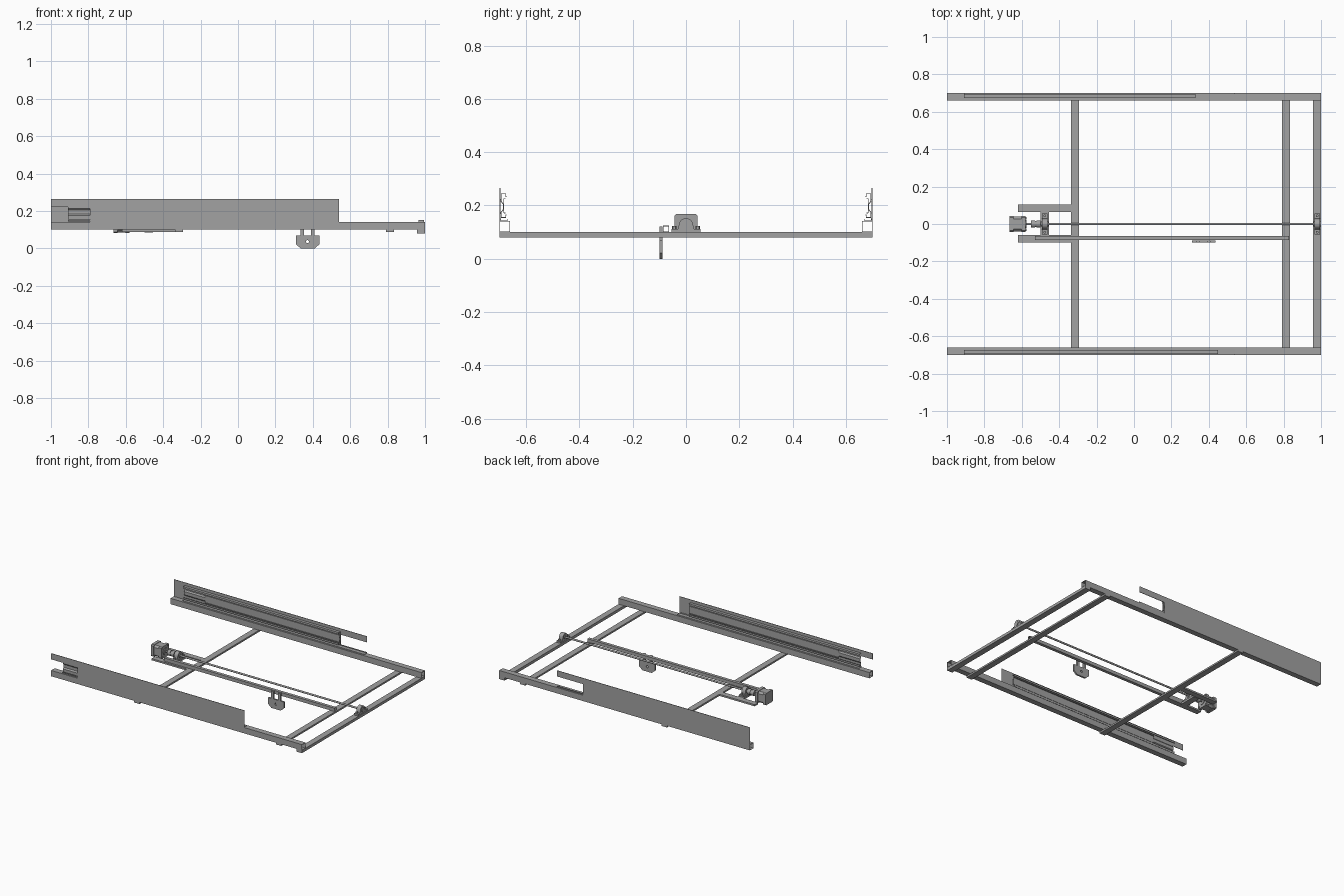
import bpy, bmesh, math
from mathutils import Vector

if "Cube" in bpy.data.objects:
    bpy.data.objects.remove(bpy.data.objects["Cube"], do_unlink=True)

steel = bpy.data.materials.new("steel_grey")
steel.use_nodes = True
GREY = (0.36, 0.36, 0.36, 1)
steel.diffuse_color = GREY
steel.node_tree.nodes["Principled BSDF"].inputs["Base Color"].default_value = GREY


def finish(name, bm, smooth=False):
    bmesh.ops.recalc_face_normals(bm, faces=bm.faces)
    mesh = bpy.data.meshes.new(name)
    bm.to_mesh(mesh)
    bm.free()
    mesh.materials.append(steel)
    ob = bpy.data.objects.new(name, mesh)
    bpy.context.scene.collection.objects.link(ob)
    if smooth:
        bpy.ops.object.select_all(action="DESELECT")
        ob.select_set(True)
        bpy.context.view_layer.objects.active = ob
        bpy.ops.object.shade_smooth_by_angle(angle=math.radians(35))
    return ob


def place(axis, p, t):
    # Profiles are (y, z) along X, or (x, z) along Y
    return Vector((t, p[0], p[1])) if axis == "X" else Vector((p[0], t, p[1]))


def prism(name, pts, axis, a, b, smooth=False):
    bm = bmesh.new()
    face = bm.faces.new([bm.verts.new(place(axis, p, a)) for p in pts])
    ext = bmesh.ops.extrude_face_region(bm, geom=[face])
    new = [v for v in ext["geom"] if isinstance(v, bmesh.types.BMVert)]
    bmesh.ops.translate(bm, verts=new, vec=place(axis, (0, 0), b - a))
    return finish(name, bm, smooth)


def box(name, x0, x1, y0, y1, z0, z1):
    return prism(name, [(y0, z0), (y1, z0), (y1, z1), (y0, z1)], "X", x0, x1)


def strip(name, pts, x0, x1, thick, closed=False):
    # Folded sheet running along X
    bm = bmesh.new()
    rows = [[bm.verts.new((x, *p)) for p in pts] for x in (x0, x1)]
    n = len(pts)
    for i in range(n if closed else n - 1):
        j = (i + 1) % n
        bm.faces.new((rows[0][i], rows[0][j], rows[1][j], rows[1][i]))
    ob = finish(name, bm)
    mod = ob.modifiers.new("sheet", "SOLIDIFY")
    mod.thickness = thick
    mod.offset = -1 if closed else 0
    return ob


def arc(cy, cz, r, a0, a1, n=20):
    angles = [math.radians(a0 + (a1 - a0) * i / n) for i in range(n + 1)]
    return [(cy + r * math.cos(a), cz + r * math.sin(a)) for a in angles]


def rod(name, x0, x1, r, y=0.0, z=0.125):
    return prism(name, arc(y, z, r, 0, 345, 23), "X", x0, x1, True)


def cut(target, cutter):
    mod = target.modifiers.new("hole", "BOOLEAN")
    mod.operation, mod.object, mod.solver = "DIFFERENCE", cutter, "EXACT"
    cutter.hide_render = True
    cutter.hide_set(True)


def rect(y0, y1, z0, z1):
    return [(y0, z0), (y1, z0), (y1, z1), (y0, z1)]


# Side rails, panels and drawer slides
for side, s in (("front", -1), ("back", 1)):
    strip(side + "_side_rail", rect(s * 0.66, s * 0.70, 0.10, 0.142), -1, 1, 0.003, True)
    outline = [(-1, 0.222), (-0.79, 0.222), (-0.79, 0.14), (0.54, 0.14), (0.54, 0.265), (-1, 0.265)]
    if s > 0:  # the back panel is turned end for end
        outline = [(-0.46 - x, z) for x, z in outline]
    prism(side + "_panel", outline, "Y", s * 0.70, s * 0.697)
    channel = [(0.676, 0.232), (0.676, 0.244), (0.694, 0.244), (0.694, 0.215), (0.686, 0.206),
               (0.686, 0.184), (0.694, 0.175), (0.694, 0.155), (0.676, 0.155), (0.676, 0.167)]
    x0, x1 = (-0.91, 0.45) if s < 0 else (-0.91, 0.33)
    strip(side + "_slide_channel", [(s * y, z) for y, z in channel], x0, x1, 0.003)
    strip(side + "_slide_member", [(s * 0.677, 0.225), (s * 0.684, 0.225), (s * 0.684, 0.172),
                                   (s * 0.677, 0.172)], -0.74, x1, 0.003)
    strip(side + "_slide_foot", [(s * 0.696, 0.152), (s * 0.696, 0.145), (s * 0.668, 0.145)],
          -0.91, 0.54, 0.003)

# Cross members under the rails
box("end_cross_bar", 0.957, 1.0, -0.70, 0.70, 0.08, 0.10)
box("right_cross_bar", -0.338, -0.295, -0.70, 0.70, 0.088, 0.10)
box("left_cross_bar", 0.792, 0.835, -0.70, 0.70, 0.088, 0.10)

# Motor support arms
for side, y0, y1 in (("front", -0.10, -0.06), ("back", 0.063, 0.103)):
    box(side + "_motor_arm", -0.62, -0.338, y0, y1, 0.088, 0.10)
box("bearing_cross_plate", -0.50, -0.455, -0.065, 0.065, 0.085, 0.10)

# Motor: octagonal core between two end caps, with pilot ring and screws
def chamfered(h, c):
    return [(h, c - h), (h, h - c), (h - c, h), (c - h, h),
            (-h, h - c), (-h, c - h), (c - h, -h), (h - c, -h)]


for name, x0, x1, h, c in (("motor_rear_cap", -0.665, -0.643, 0.043, 0.007),
                           ("motor_core", -0.643, -0.602, 0.040, 0.013),
                           ("motor_front_cap", -0.602, -0.58, 0.043, 0.007)):
    prism(name, [(y, z + 0.125) for y, z in chamfered(h, c)], "X", x0, x1)
rod("motor_pilot_ring", -0.58, -0.575, 0.024)
for i, (y, z) in enumerate(((-1, -1), (-1, 1), (1, -1), (1, 1))):
    rod(f"motor_screw_{i + 1}", -0.58, -0.576, 0.005, y * 0.032, 0.125 + z * 0.032)
rod("motor_shaft", -0.58, -0.54, 0.006)

# Shaft coupling and lead screw
rod("coupling_right_hub", -0.552, -0.53, 0.020)
rod("coupling_middle", -0.53, -0.522, 0.016)
rod("coupling_left_hub", -0.522, -0.50, 0.020)
rod("lead_screw", -0.51, 0.995, 0.0065)

# Pillow bearings at each end of the screw
for side, x0, x1 in (("right", -0.492, -0.462), ("left", 0.964, 0.994)):
    dome = [(0.055, 0.10), (0.055, 0.112), (0.030, 0.112)] + arc(0, 0.125, 0.027, 0, 180)
    dome += [(-0.030, 0.112), (-0.055, 0.112), (-0.055, 0.10)]
    prism(side + "_bearing_block", dome, "X", x0, x1, True)
    rod(side + "_bearing_insert", x0 - 0.005, x1 + 0.005, 0.014)
    mid = (x0 + x1) / 2
    for label, y in (("front", -0.044), ("back", 0.044)):
        bm = bmesh.new()
        bmesh.ops.create_cone(bm, cap_ends=True, segments=6, radius1=0.008, radius2=0.008, depth=0.012)
        bmesh.ops.translate(bm, verts=bm.verts, vec=(mid, y, 0.117))
        finish(f"{side}_bearing_{label}_bolt", bm)

# Guide rail beside the screw
strip("guide_rail", rect(-0.086, -0.064, 0.10, 0.124), -0.53, 0.83, 0.003, True)

# Hanging bracket: chamfered plate on two prongs
plate = [(0.335, 0.0), (0.41, 0.0), (0.435, 0.022), (0.435, 0.068), (0.408, 0.068), (0.408, 0.122),
         (0.39, 0.122), (0.39, 0.068), (0.352, 0.068), (0.352, 0.122), (0.335, 0.122),
         (0.335, 0.068), (0.31, 0.068), (0.31, 0.022)]
bracket = prism("hanging_bracket", plate, "Y", -0.10, -0.088)
cut(bracket, prism("bracket_hole_cutter", arc(0.371, 0.036, 0.008, 0, 345, 23), "Y", -0.12, -0.07))
